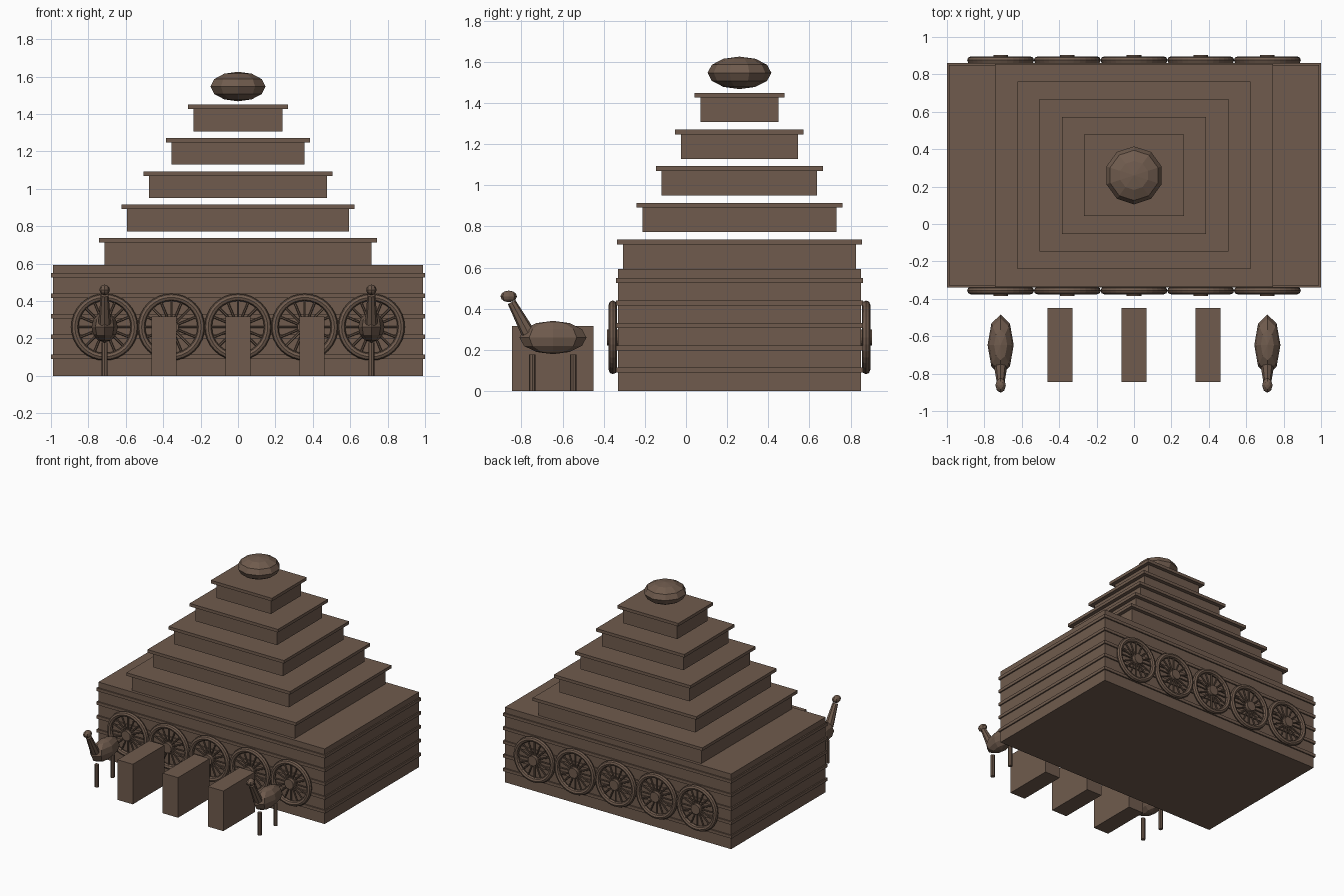
import bpy, math
from mathutils import Vector

if "Cube" in bpy.data.objects:
    bpy.data.objects.remove(bpy.data.objects["Cube"])

stone = bpy.data.materials.new("brown_stone")
stone.diffuse_color = (0.16, 0.105, 0.075, 1)
stone.use_nodes = True
stone.node_tree.nodes["Principled BSDF"].inputs["Base Color"].default_value = stone.diffuse_color
CY = 0.26  # depth centre of the temple


def finish(name):
    ob = bpy.context.object
    ob.name = name
    ob.data.materials.append(stone)
    return ob


def box(name, loc, half):
    bpy.ops.mesh.primitive_cube_add(size=2, location=loc)
    ob = finish(name)
    ob.scale = half
    return ob


def ball(name, loc, radii, seg, rings):
    bpy.ops.mesh.primitive_uv_sphere_add(segments=seg, ring_count=rings, radius=1, location=loc)
    ob = finish(name)
    ob.scale = radii
    return ob


def rod(name, a, b, r1, r2, n):
    a, b = Vector(a), Vector(b)
    d = b - a
    bpy.ops.mesh.primitive_cone_add(vertices=n, radius1=r1, radius2=r2, depth=d.length,
                                    location=(a + b) / 2,
                                    rotation=d.to_track_quat('Z', 'Y').to_euler())
    return finish(name)


def ring(name, loc, major, minor):
    bpy.ops.mesh.primitive_torus_add(major_radius=major, minor_radius=minor, major_segments=32,
                                     minor_segments=8, location=loc,
                                     rotation=(math.pi / 2, 0, 0))
    return finish(name)


# plinth with raised bands
box("plinth", (0, CY, 0.297), (0.99, 0.59, 0.297))
for i in range(5):
    box("plinth_band", (0, CY, 0.101 + 0.109 * i), (1.0, 0.60, 0.012))

# floating roof tiers, each with a thin overhanging slab
for i in range(5):
    hx, hy, z = 0.713 - 0.1188 * i, 0.567 - 0.0945 * i, 0.594 + 0.1783 * i
    box("roof_tier", (0, CY, z + 0.0595), (hx, hy, 0.0595))
    box("roof_slab", (0, CY, z + 0.131), (hx + 0.029, hy + 0.029, 0.012))

# crowning disc
ball("crown", (0, CY, 1.547), (0.155, 0.155, 0.079), 10, 6)

# carved wheels on front and back
for side in (-1, 1):
    y = CY + side * 0.616
    for i in range(-2, 3):
        x, z = i * 0.3565, 0.261
        ring("wheel_rim", (x, y, z), 0.159, 0.02)
        rod("wheel_hub", (x, y - 0.028, z), (x, y + 0.028, z), 0.039, 0.039, 16)
        for k in range(16):
            a = k * math.pi / 8
            c, s = math.cos(a), math.sin(a)
            rod("wheel_spoke", (x + 0.03 * c, y, z + 0.03 * s),
                (x + 0.15 * c, y, z + 0.15 * s), 0.006, 0.006, 6)

# stair blocks
for x in (-0.396, 0, 0.396):
    box("stair_block", (x, -0.647, 0.1585), (0.067, 0.198, 0.1585))

# animal statues
for x in (-0.713, 0.713):
    ball("animal_body", (x, -0.647, 0.26), (0.07, 0.163, 0.081), 8, 6)
    rod("animal_neck", (x, -0.768, 0.283), (x, -0.848, 0.432), 0.034, 0.021, 8)
    ball("animal_head", (x, -0.862, 0.46), (0.028, 0.04, 0.028), 8, 6)
    for y in (-0.747, -0.549):
        rod("animal_leg", (x, y, 0), (x, y, 0.178), 0.016, 0.016, 8)
